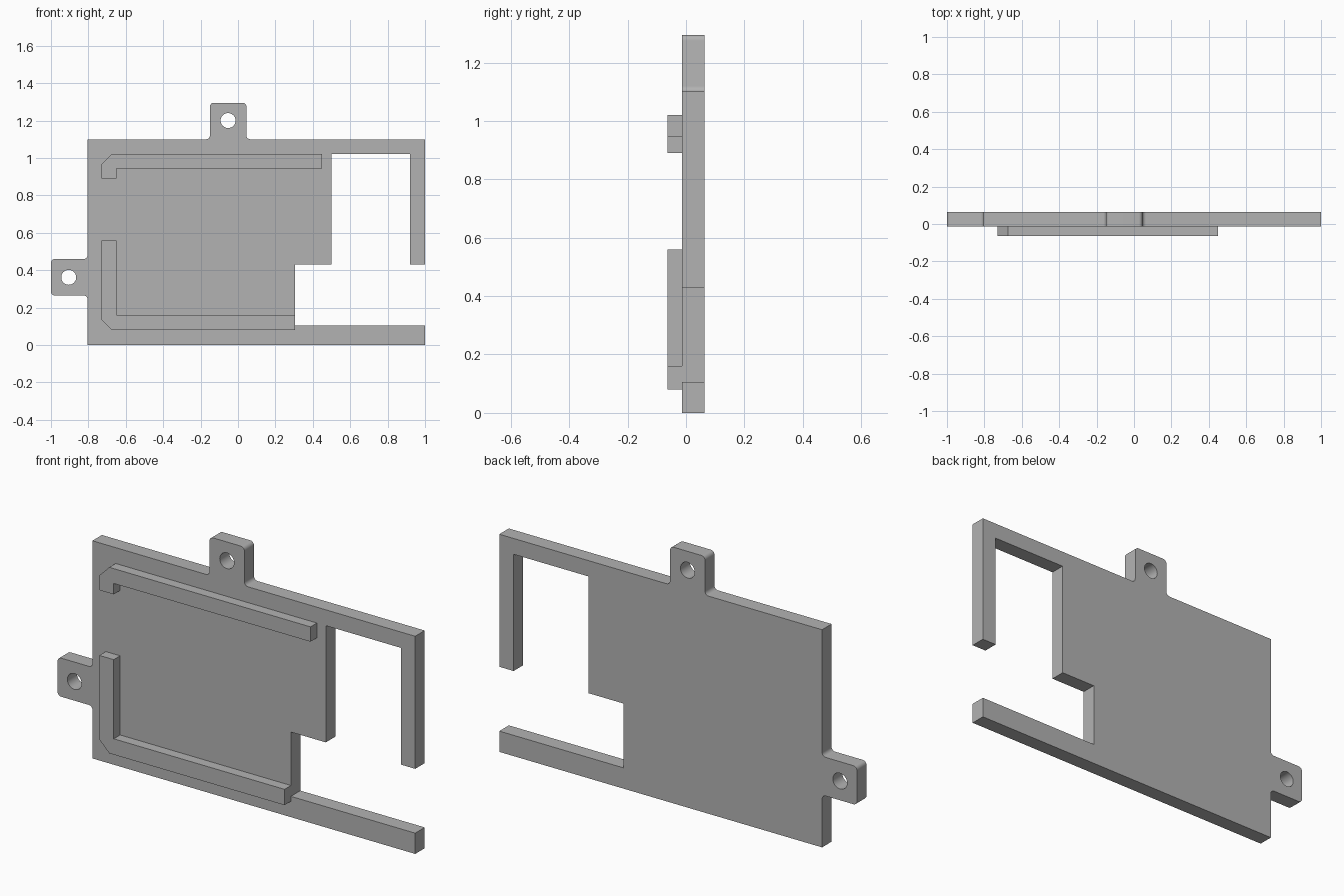
import bpy
import math
from mathutils import Vector

cube = bpy.data.objects.get("Cube")
if cube:
    bpy.data.objects.remove(cube, do_unlink=True)

# One plain grey for the whole bracket
grey = bpy.data.materials.new("plain_grey")
grey.use_nodes = True
colour = (0.45, 0.45, 0.45, 1)
grey.diffuse_color = colour
grey.node_tree.nodes["Principled BSDF"].inputs["Base Color"].default_value = colour


def fillet(prev, corner, nxt, radius, steps=6):
    """Arc replacing a right-angled corner."""
    p = Vector(corner)
    a = (Vector(prev) - p).normalized() * radius
    b = (Vector(nxt) - p).normalized() * radius
    centre = p + a + b
    arc = []
    for i in range(steps + 1):
        t = math.pi / 2 * i / steps
        arc.append(tuple(centre - b * math.cos(t) - a * math.sin(t)))
    return arc


def rounded(points, radius):
    """Round the inner points of an open path; its two ends only give direction."""
    out = []
    for i in range(1, len(points) - 1):
        out += fillet(points[i - 1], points[i], points[i + 1], radius)
    return out


def circle(cx, cz, radius, count=32):
    return [(cx + radius * math.cos(math.tau * i / count),
             cz + radius * math.sin(math.tau * i / count)) for i in range(count)]


def slab(name, loops, y_front, y_back):
    """Extrude x-z outlines (the first is the border, others are holes) along y."""
    curve = bpy.data.curves.new(name, "CURVE")
    curve.dimensions = "2D"
    curve.fill_mode = "BOTH"
    curve.extrude = (y_back - y_front) / 2
    for loop in loops:
        spline = curve.splines.new("POLY")
        spline.points.add(len(loop) - 1)
        for point, (x, z) in zip(spline.points, loop):
            point.co = (x, z, 0, 1)
        spline.use_cyclic_u = True
    obj = bpy.data.objects.new(name, curve)
    bpy.context.collection.objects.link(obj)
    obj.rotation_euler.x = math.pi / 2
    obj.location.y = (y_front + y_back) / 2
    bpy.ops.object.select_all(action="DESELECT")
    obj.select_set(True)
    bpy.context.view_layer.objects.active = obj
    bpy.ops.object.convert(target="MESH")
    obj = bpy.context.object
    bpy.ops.object.transform_apply(location=True, rotation=True, scale=True)
    obj.data.materials.clear()
    obj.data.materials.append(grey)
    bpy.ops.object.shade_smooth_by_angle(angle=math.radians(30))
    return obj


FRONT, MIDDLE, BACK = -0.064, -0.013, 0.063
LEFT, TOP = -0.805, 1.1

# Mounting tabs with rounded corners and filleted roots
top_tab = rounded([(1, TOP), (0.045, TOP), (0.045, 1.295), (-0.15, 1.295),
                   (-0.15, TOP), (LEFT, TOP)], 0.02)
side_tab = rounded([(LEFT, TOP), (LEFT, 0.46), (-1, 0.46), (-1, 0.265),
                    (LEFT, 0.265), (LEFT, 0)], 0.02)

# Back plate with stepped opening, top hook and bottom arm
outline = [(LEFT, 0), (1, 0), (1, 0.105), (0.305, 0.105), (0.305, 0.43),
           (0.5, 0.43), (0.5, 1.02), (0.92, 1.02), (0.92, 0.43), (1, 0.43),
           (1, TOP)] + top_tab + [(LEFT, TOP)] + side_tab
slab("back_plate", [outline, circle(-0.053, 1.2, 0.04), circle(-0.905, 0.362, 0.04)],
     MIDDLE, BACK)

# Raised guide rails on the front
slab("upper_rail", [[(-0.73, 0.89), (-0.65, 0.89), (-0.65, 0.945), (0.45, 0.945),
                     (0.45, 1.02), (-0.675, 1.02), (-0.73, 0.965)]], FRONT, MIDDLE)
slab("lower_rail", [[(-0.73, 0.135), (-0.675, 0.08), (0.305, 0.08), (0.305, 0.16),
                     (-0.65, 0.16), (-0.65, 0.56), (-0.73, 0.56)]], FRONT, MIDDLE)
